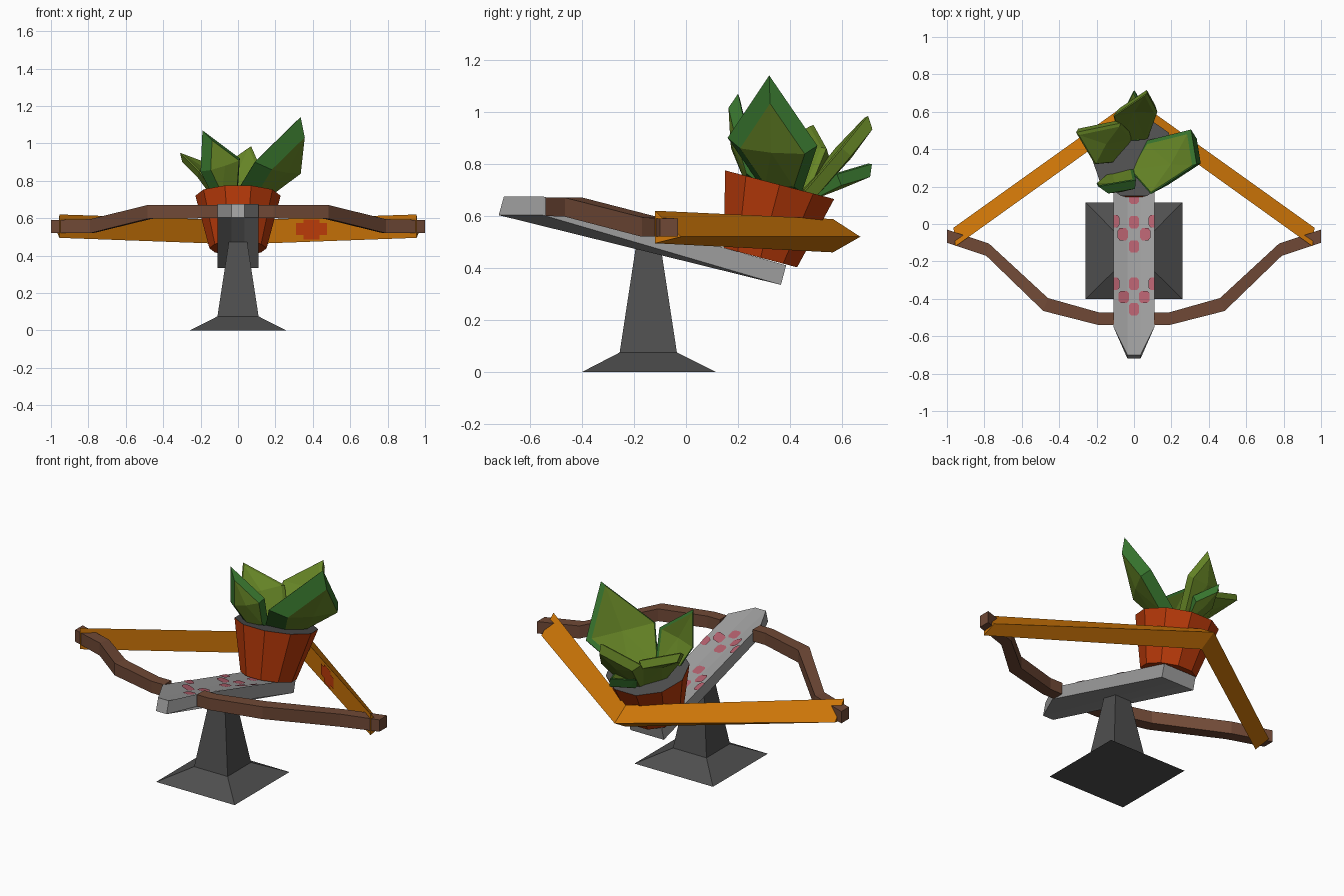
import bpy, bmesh, math
from mathutils import Vector

if "Cube" in bpy.data.objects:
    bpy.data.objects.remove(bpy.data.objects["Cube"])


def material(name, r, g, b):
    m = bpy.data.materials.new(name)
    lin = [((c / 255 + 0.055) / 1.055) ** 2.4 for c in (r, g, b)]
    m.diffuse_color = (*lin, 1)
    m.use_nodes = True
    m.node_tree.nodes["Principled BSDF"].inputs["Base Color"].default_value = m.diffuse_color
    return m


DARK = material("dark_grey", 79, 79, 79)
GREY = material("light_grey", 158, 158, 158)
BROWN = material("brown_wood", 112, 73, 54)
ORANGE = material("orange_band", 206, 118, 8)
TERRA = material("terracotta", 186, 58, 10)
OLIVE = material("olive_leaf", 102, 133, 38)
GREEN = material("green_leaf_edge", 56, 118, 46)
PINK = material("pink_spot", 180, 96, 110)
RED = material("red_patch", 197, 62, 10)


def make(name, verts, faces, *mats):
    me = bpy.data.meshes.new(name)
    me.from_pydata([tuple(v) for v in verts], [], faces)
    for m in mats:
        me.materials.append(m)
    bm = bmesh.new()
    bm.from_mesh(me)
    bmesh.ops.recalc_face_normals(bm, faces=bm.faces)
    bm.to_mesh(me)
    bm.free()
    ob = bpy.data.objects.new(name, me)
    bpy.context.collection.objects.link(ob)
    return ob


def loft(name, rings, *mats):
    """Skin equal-sized closed rings and cap both ends."""
    n = len(rings[0])
    verts = [v for r in rings for v in r]
    faces = [(i * n + j, i * n + (j + 1) % n, (i + 1) * n + (j + 1) % n, (i + 1) * n + j)
             for i in range(len(rings) - 1) for j in range(n)]
    faces += [tuple(range(n)), tuple(range(len(verts) - n, len(verts)))]
    return make(name, verts, faces, *mats)


# Stand: flared foot and tapering post
def rect(hx, y0, y1, z):
    return [(-hx, y0, z), (hx, y0, z), (hx, y1, z), (-hx, y1, z)]


loft("stand", [rect(0.258, -0.40, 0.115, 0), rect(0.11, -0.255, -0.035, 0.075),
               rect(0.045, -0.19, -0.10, 0.50)], DARK)

# Plank: pointed nose, shallow groove on top and keel below
W, S = 0.11, 0.035


def plank_side(tip, shoulder, back):
    return [(-S, *tip), (S, *tip), (W, *shoulder), (W, *back),
            (S, *back), (-S, *back), (-W, *back), (-W, *shoulder)]


top = plank_side((-0.70, 0.675), (-0.55, 0.675), (0.385, 0.41))
bot = plank_side((-0.72, 0.603), (-0.55, 0.603), (0.365, 0.335))
strips = [(0, 1, 4, 5), (1, 2, 3, 4), (0, 5, 6, 7)]
make("plank", top + bot,
     strips + [tuple(i + 8 for i in f) for f in strips]
     + [(i, (i + 1) % 8, (i + 1) % 8 + 8, i + 8) for i in range(8)], GREY)


# Pink spots following the plank surface
def plank_z(x, y):
    inner = 0.675 - 0.244 * (y + 0.70)
    outer = 0.675 - 0.2834 * (y + 0.55)
    t = min(max((abs(x) - S) / (W - S), 0), 1)
    return inner + (outer - inner) * t + 0.003


spots = [(0, 0.14), (0, 0.01), (0, -0.12), (0, -0.32), (0, -0.455)]
for s in (-1, 1):
    spots += [(s * 0.06, -0.055), (s * 0.105, 0.015), (s * 0.055, -0.39), (s * 0.105, -0.32)]
for cx, cy in spots:
    ring = []
    for dx, dy in ((1, .6), (.6, 1), (-.6, 1), (-1, .6), (-1, -.6), (-.6, -1), (.6, -1), (1, -.6)):
        x = max(-W, min(W, cx + 0.027 * dx))
        y = cy + 0.033 * dy
        ring.append((x, y, plank_z(x, y)))
    make("plank_spot", ring, [tuple(range(8))], PINK)

# Bow arms: x front, y front, x back, y back, bottom z, top z
arm = [(0.108, -0.54, 0.108, -0.472, 0.60, 0.67),
       (0.19, -0.54, 0.19, -0.472, 0.60, 0.67),
       (0.485, -0.465, 0.46, -0.396, 0.597, 0.67),
       (0.79, -0.17, 0.775, -0.105, 0.52, 0.595),
       (1.0, -0.10, 1.0, -0.03, 0.52, 0.59)]
for s, side in ((-1, "left"), (1, "right")):
    loft("bow_arm_" + side,
         [[(s * xf, yf, z0), (s * xf, yf, z1), (s * xb, yb, z1), (s * xb, yb, z0)]
          for xf, yf, xb, yb, z0, z1 in arm], BROWN)


# Elastic band: triangular section pulled into a V
def band_end(s):
    return [(s * 0.955, -0.12, 0.62), (s * 0.965, -0.02, 0.52), (s * 0.955, -0.12, 0.495)]


loft("band", [band_end(-1),
              [(0, 0.565, 0.588), (0, 0.67, 0.52), (0, 0.565, 0.46)],
              band_end(1)], ORANGE)


# Red cross patch on the band's right inner face
def band_y(x):
    return -0.12 + (0.955 - x) * 0.685 / 0.955 - 0.006


cross = [(0.31, 0.51), (0.35, 0.51), (0.35, 0.487), (0.435, 0.487), (0.435, 0.51), (0.475, 0.51),
         (0.475, 0.575), (0.435, 0.575), (0.435, 0.592), (0.35, 0.592), (0.35, 0.575), (0.31, 0.575)]
make("band_patch", [(x, band_y(x), z) for x, z in cross], [tuple(range(12))], RED)

# Tilted plant pot filled with soil to the rim
tilt = math.radians(14.7)
axis = Vector((0, math.sin(tilt), math.cos(tilt)))
across = Vector((0, math.cos(tilt), -math.sin(tilt)))
mouth = Vector((0, 0.36, 0.72))


def pot_ring(r, depth):
    return [mouth - axis * depth + Vector((1, 0, 0)) * r * math.cos(a) + across * r * math.sin(a)
            for a in (math.tau * (k + 0.5) / 10 + math.pi / 2 for k in range(10))]


pot = loft("pot", [pot_ring(0.153, 0.29), pot_ring(0.228, 0)], TERRA, DARK)
for p in pot.data.polygons:
    if p.normal.dot(axis) > 0.9:
        p.material_index = 1


# Leaves: thick folded blades, inset olive panels inside and out, sloped rims
def leaf(name, base, left, tip, right, neck=0.06, cup=0.015, thick=0.045, rim=GREEN, inset=0.72):
    base, left, tip, right = map(Vector, (base, left, tip, right))
    side = (right - left).normalized()
    n = (tip - base).cross(side).normalized()
    if n.z < 0:
        n = -n
    mid = (left + right) / 2 - n * cup
    edge = [base - side * neck, left, tip, right, base + side * neck, mid]
    # inner panel sits towards the left edge, outer panel towards the right
    c_in, c_out = mid.lerp(left, 0.6), mid.lerp(right, 0.6)
    front = [c_in.lerp(v, 0.9) + n * 0.006 for v in edge]
    back = [c_out.lerp(v, inset) - n * thick for v in edge]
    fan = [(i, (i + 1) % 5, 5) for i in range(5)]
    faces = fan + [tuple(i + 12 for i in f) for f in fan]
    faces += [(k + i, k + (i + 1) % 5, k + (i + 1) % 5 + 6, k + i + 6)
              for k in (0, 6) for i in range(5)]
    ob = make(name, front + edge + back, faces, OLIVE, rim)
    for p in ob.data.polygons:
        p.material_index = 1 if len(p.vertices) == 4 else 0


leaf("leaf_right", (0.02, 0.37, 0.70), (0.09, 0.16, 0.90), (0.335, 0.32, 1.14), (0.305, 0.505, 0.87),
     neck=0.09, thick=0.06)
leaf("leaf_front", (-0.06, 0.29, 0.70), (-0.20, 0.215, 0.85), (-0.19, 0.20, 1.07), (0.01, 0.235, 0.92))
leaf("leaf_left", (-0.04, 0.40, 0.68), (-0.21, 0.32, 0.85), (-0.31, 0.49, 0.95), (-0.07, 0.54, 0.86),
     neck=0.08, rim=OLIVE, inset=0.82)
leaf("leaf_back", (0, 0.44, 0.68), (-0.11, 0.58, 0.86), (0.07, 0.70, 0.985), (0.125, 0.60, 0.86),
     neck=0.07, rim=OLIVE, inset=0.82)
leaf("leaf_back_low", (0, 0.44, 0.69), (-0.07, 0.58, 0.76), (0, 0.715, 0.80), (0.07, 0.58, 0.76),
     neck=0.03, inset=0.82)
